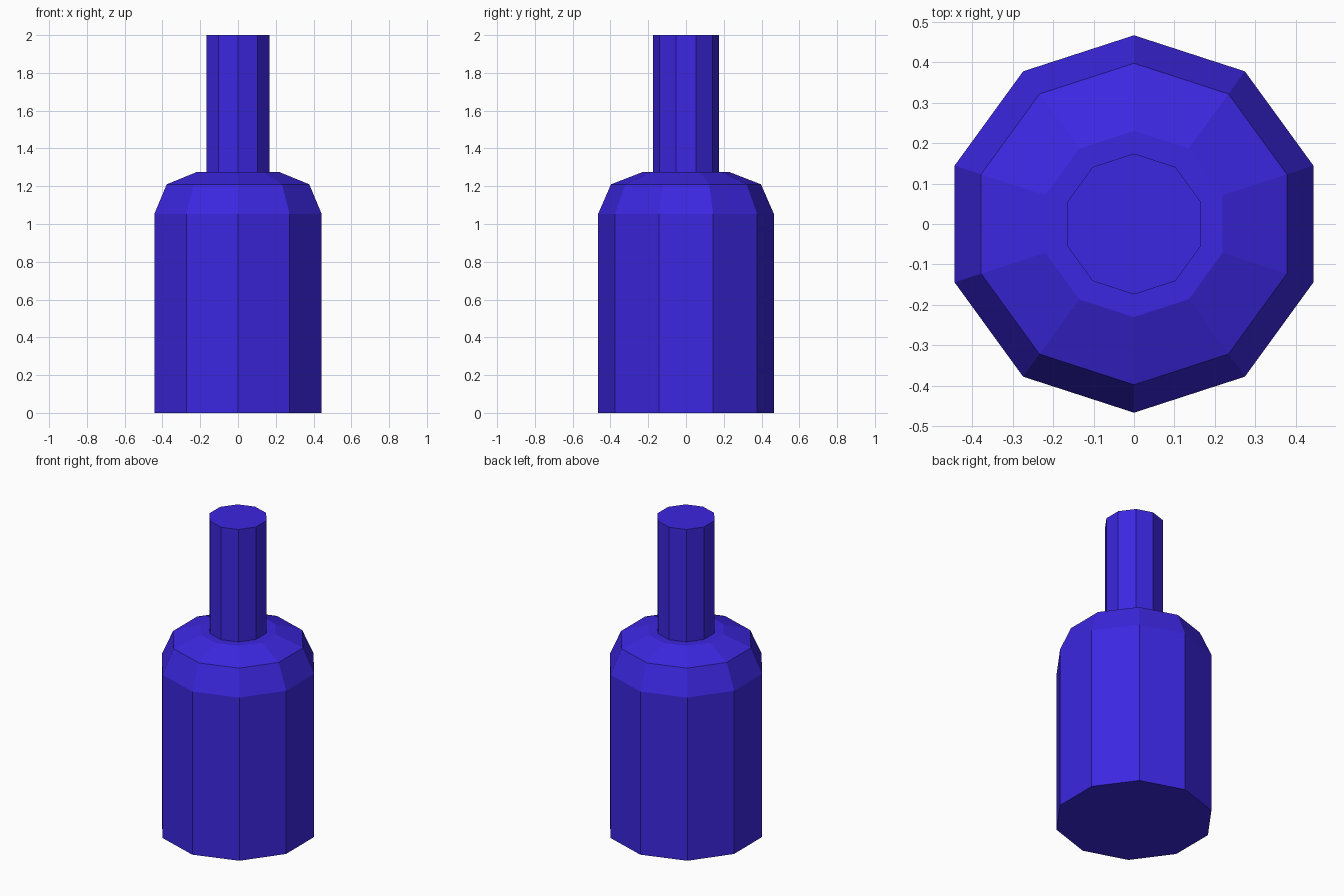
import bpy, bmesh, math

if "Cube" in bpy.data.objects:
    bpy.data.objects.remove(bpy.data.objects["Cube"])

SIDES = 10

# Blue material
blue = bpy.data.materials.new("blue")
blue.diffuse_color = (0.045, 0.02, 0.75, 1)
blue.use_nodes = True
blue.node_tree.nodes["Principled BSDF"].inputs["Base Color"].default_value = blue.diffuse_color

# Bottle outline as (radius, height), from base to mouth
PROFILE = [(0.466, 0), (0.466, 1.052), (0.397, 1.21),
           (0.23, 1.275), (0.174, 1.275), (0.174, 2.0)]


def lathe(name, profile, material):
    """Stack ten-sided rings with a corner on +y, bridge them and cap the ends."""
    bm = bmesh.new()
    rings = []
    for r, z in profile:
        angles = [math.pi / 2 + 2 * math.pi * i / SIDES for i in range(SIDES)]
        rings.append([bm.verts.new((r * math.cos(a), r * math.sin(a), z)) for a in angles])
    for low, high in zip(rings, rings[1:]):
        for i in range(SIDES):
            j = (i + 1) % SIDES
            bm.faces.new((low[i], low[j], high[j], high[i]))
    bm.faces.new(rings[0][::-1])
    bm.faces.new(rings[-1])
    mesh = bpy.data.meshes.new(name)
    bm.to_mesh(mesh)
    bm.free()
    mesh.materials.append(material)
    obj = bpy.data.objects.new(name, mesh)
    bpy.context.collection.objects.link(obj)
    return obj


# Bottle: body, shoulder and neck in one flat-faced piece
lathe("bottle", PROFILE, blue)
